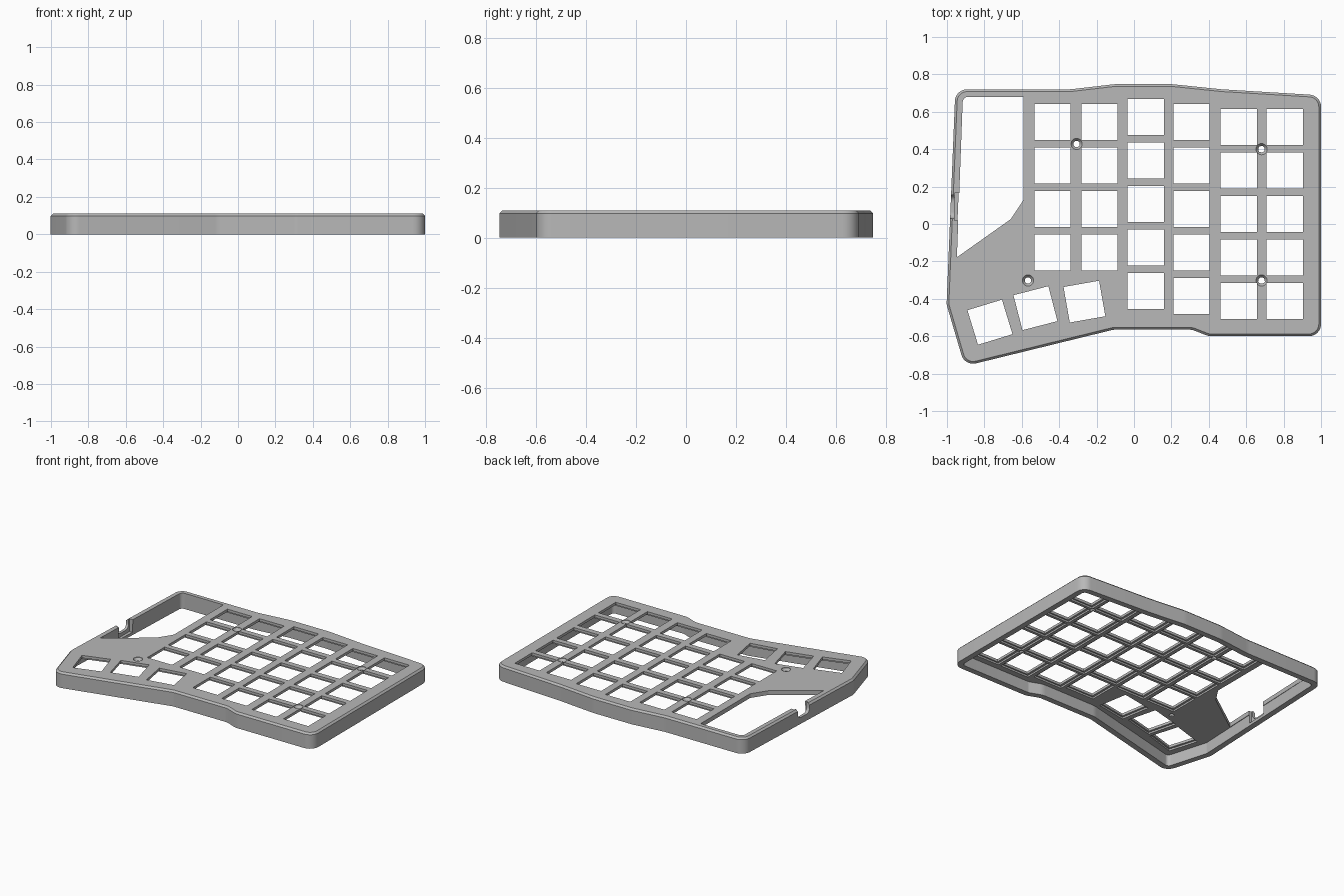
import bpy
import bmesh
import math
from mathutils import Vector, Matrix

old = bpy.data.objects.get("Cube")
if old:
    bpy.data.objects.remove(old, do_unlink=True)

HEIGHT, CHAMFER, WALL = 0.11, 0.012, 0.04
PLATE_BOTTOM, LIP_BOTTOM = 0.08, 0.092
KEY = 0.193

grey = bpy.data.materials.new("case grey")
grey.use_nodes = True
grey.diffuse_color = (0.48, 0.48, 0.48, 1)
grey.node_tree.nodes["Principled BSDF"].inputs["Base Color"].default_value = (0.48, 0.48, 0.48, 1)


def rounded(corners, steps=8):
    """Round each (x, y, radius) corner of a counter-clockwise outline."""
    out = []
    for i, (x, y, r) in enumerate(corners):
        p = Vector((x, y))
        a = (Vector(corners[i - 1][:2]) - p).normalized()
        b = (Vector(corners[(i + 1) % len(corners)][:2]) - p).normalized()
        if r == 0:
            out.append(p)
            continue
        half = a.angle(b) / 2
        centre = p + (a + b).normalized() * r / math.sin(half)
        start = p + a * r / math.tan(half) - centre
        end = p + b * r / math.tan(half) - centre
        turn = math.atan2(start.x * end.y - start.y * end.x, start.dot(end))
        for k in range(steps + 1):
            out.append(centre + Matrix.Rotation(turn * k / steps, 2) @ start)
    return out


def inset(outline, d):
    """Move an outline inward by d with mitred corners."""
    out = []
    for i, p in enumerate(outline):
        u = (p - outline[i - 1]).normalized()
        v = (outline[(i + 1) % len(outline)] - p).normalized()
        n, m = Vector((-u.y, u.x)), Vector((-v.y, v.x))
        out.append(p + (n + m) * d / (1 + n.dot(m)))
    return out


def loft(bm, layers):
    """Closed solid through (outline, z) layers of equal point count."""
    rings = [[bm.verts.new((p.x, p.y, z)) for p in pts] for pts, z in layers]
    bm.faces.new(rings[0][::-1])
    bm.faces.new(rings[-1])
    n = len(rings[0])
    for low, high in zip(rings, rings[1:]):
        for i in range(n):
            j = (i + 1) % n
            bm.faces.new((low[i], low[j], high[j], high[i]))


def make(name, solids):
    bm = bmesh.new()
    for layers in solids:
        loft(bm, layers)
    bmesh.ops.recalc_face_normals(bm, faces=bm.faces)
    mesh = bpy.data.meshes.new(name)
    bm.to_mesh(mesh)
    bm.free()
    mesh.materials.append(grey)
    obj = bpy.data.objects.new(name, mesh)
    bpy.context.collection.objects.link(obj)
    return obj


def cut(target, name, solids):
    cutter = make(name, solids)
    cutter.hide_render = True
    mod = target.modifiers.new(name, "BOOLEAN")
    mod.operation, mod.solver, mod.object = "DIFFERENCE", "EXACT", cutter
    bpy.context.view_layer.objects.active = target
    bpy.ops.object.modifier_apply(modifier=name)
    bpy.data.objects.remove(cutter, do_unlink=True)


def rectangle(x, y, w, h, degrees=0):
    turn = Matrix.Rotation(math.radians(degrees), 2)
    return [Vector((x, y)) + turn @ Vector((sx * w / 2, sy * h / 2))
            for sx, sy in ((-1, -1), (1, -1), (1, 1), (-1, 1))]


def circle(x, y, r, n=32):
    return [Vector((x + r * math.cos(math.tau * k / n), y + r * math.sin(math.tau * k / n)))
            for k in range(n)]


# Case shell with a chamfered top rim
outline = rounded([
    (-0.905, -0.76, 0.065), (-0.11, -0.565, 0.1), (0.31, -0.565, 0.08),
    (0.40, -0.6, 0.08), (1.0, -0.6, 0.065), (1.0, 0.688, 0.065),
    (0.47, 0.72, 0.3), (0.20, 0.748, 0.3), (-0.10, 0.748, 0.3),
    (-0.34, 0.72, 0.3), (-0.955, 0.72, 0.065), (-1.002, -0.43, 0.06)])
case = make("keyboard_case", [[(outline, 0), (outline, HEIGHT - CHAMFER),
                               (inset(outline, CHAMFER), HEIGHT)]])

# Hollow underside
cavity = inset(outline, WALL)
cut(case, "cavity", [[(cavity, -0.1), (cavity, PLATE_BOTTOM)]])

# Key positions: (x, top row y, number of rows), then the angled thumb keys
columns = [(-0.435, 0.545, 4), (-0.185, 0.545, 4), (0.063, 0.572, 5),
           (0.308, 0.545, 5), (0.56, 0.518, 5), (0.806, 0.518, 5)]
keys = [(x, y - 0.2325 * row, 0) for x, y, rows in columns for row in range(rows)]
keys += [(-0.77, -0.525, 17), (-0.527, -0.45, 14.5), (-0.265, -0.415, 10)]

# Relief pockets under the plate, then the key holes
pockets = [rectangle(x, y, KEY + 0.03, KEY + 0.02, a) for x, y, a in keys]
holes = [rectangle(x, y, KEY, KEY, a) for x, y, a in keys]
cut(case, "pockets", [[(p, 0.03), (p, LIP_BOTTOM)] for p in pockets])
cut(case, "key_holes", [[(h, 0.05), (h, 0.2)] for h in holes])

# Open bay for the controller
bay = rounded([(-0.947, -0.178, 0), (-0.66, 0.025, 0.03), (-0.59, 0.13, 0.03),
               (-0.59, 0.68, 0), (-0.915, 0.68, 0.03)])
cut(case, "controller_bay", [[(bay, 0.03), (bay, 0.2)]])

# Countersunk screw holes
screws = [(-0.307, 0.428), (0.682, 0.4), (0.682, -0.302), (-0.567, -0.302)]
cut(case, "screw_holes", [[(circle(x, y, 0.017), 0.03), (circle(x, y, 0.017), 0.09),
                           (circle(x, y, 0.03), HEIGHT - 0.003),
                           (circle(x, y, 0.03), 0.2)] for x, y in screws])

# Cable port: round-bottomed notch in the side wall, with a shallow inner recess
port = rounded([(0.03, 0.045, 0.035), (0.155, 0.045, 0.035), (0.155, 0.2, 0), (0.03, 0.2, 0)])
notch = make("port_notch", [[(port, -1.1), (port, -0.9)]])
notch.data.transform(Matrix(((0, 0, 1, 0), (1, 0, 0, 0), (0, 1, 0, 0), (0, 0, 0, 1))))
mod = case.modifiers.new("port", "BOOLEAN")
mod.operation, mod.solver, mod.object = "DIFFERENCE", "EXACT", notch
bpy.context.view_layer.objects.active = case
bpy.ops.object.modifier_apply(modifier="port")
bpy.data.objects.remove(notch, do_unlink=True)
recess = rectangle(-0.93, 0.0925, 0.06, 0.145)
cut(case, "port_recess", [[(recess, 0.02), (recess, 0.2)]])

# Smooth rounded corners, keep crisp edges
bpy.ops.object.select_all(action="DESELECT")
case.select_set(True)
bpy.context.view_layer.objects.active = case
bpy.ops.object.shade_smooth_by_angle(angle=math.radians(30))
